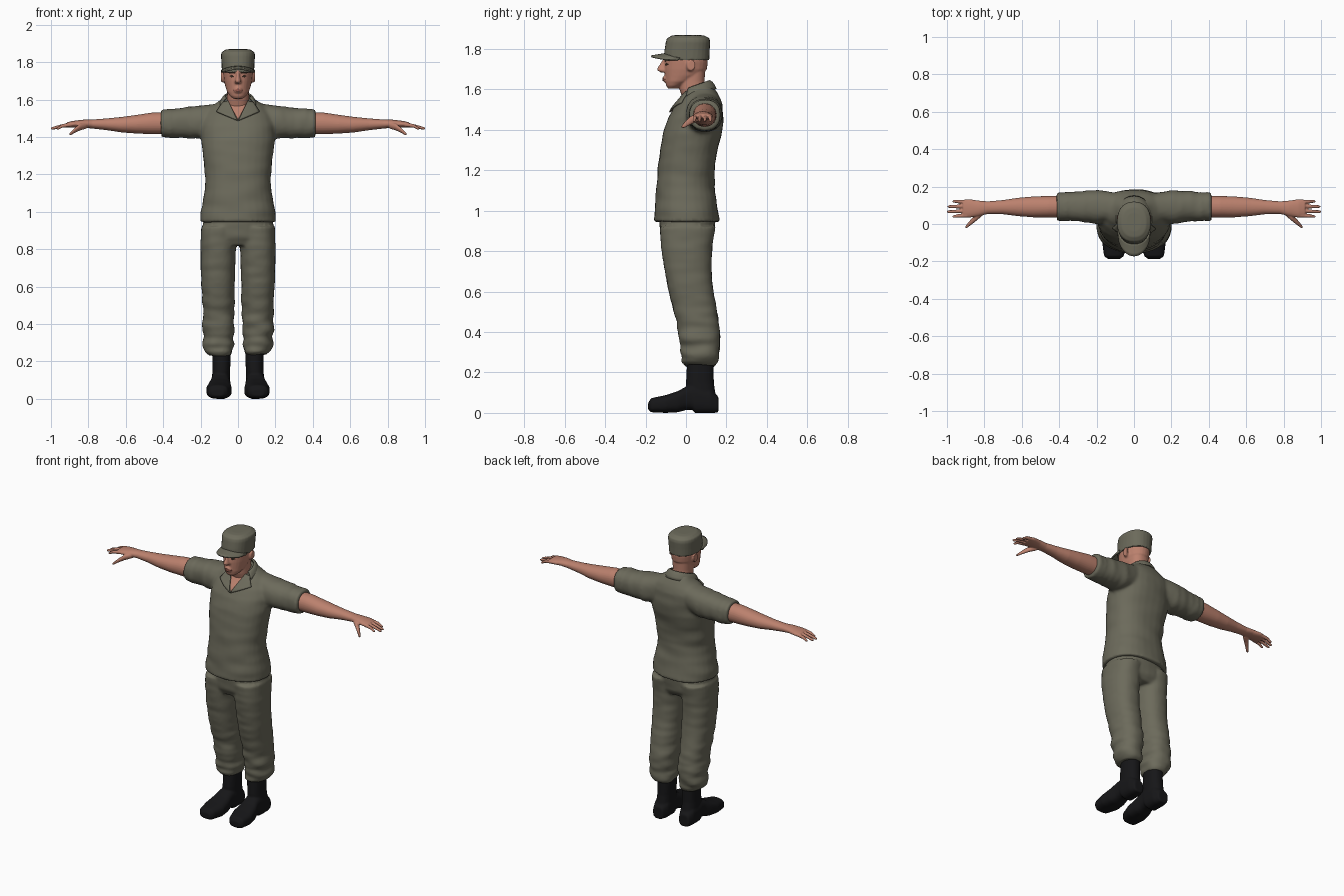
import bpy
import bmesh
from math import sin, cos, pi, radians, sqrt, copysign
from mathutils import Vector, noise
from mathutils.bvhtree import BVHTree

if "Cube" in bpy.data.objects:
    bpy.data.objects.remove(bpy.data.objects["Cube"])


def material(name, colour, rough=0.8):
    m = bpy.data.materials.new(name)
    m.use_nodes = True
    m.diffuse_color = (*colour, 1)
    shader = m.node_tree.nodes["Principled BSDF"]
    shader.inputs["Base Color"].default_value = (*colour, 1)
    shader.inputs["Roughness"].default_value = rough
    return m


OLIVE = material("olive cloth", (.15, .145, .105))
SKIN = material("skin", (.5, .22, .155))
LIP = material("lip", (.36, .12, .09))
DARK = material("dark brown", (.05, .03, .02))
BLACK = material("black leather", (.008, .008, .009), .6)


def loft(bm, axis, rings, mirror=False, power=2.3, sides=28):
    """Closed tube through rings (position, low a, high a, low b, high b);
    a ring of four values is (position, half width, low b, high b)."""
    for side in ((1, -1) if mirror else (1,)):
        loops = []
        for ring in rings:
            if len(ring) == 4:
                ring = (ring[0], -ring[1], *ring[1:])
            t, a0, a1, b0, b1 = ring
            loop = []
            for i in range(sides):
                c, s = cos(2 * pi * i / sides), sin(2 * pi * i / sides)
                a = (a0 + a1 + (a1 - a0) * copysign(abs(c) ** (2 / power), c)) / 2
                b = (b0 + b1 + (b1 - b0) * copysign(abs(s) ** (2 / power), s)) / 2
                x, y, z = {"x": (t, a, b), "y": (a, t, b), "z": (a, b, t)}[axis]
                loop.append(bm.verts.new((x * side, y, z)))
            loops.append(loop)
        for low, high in zip(loops, loops[1:]):
            for i in range(sides):
                j = (i + 1) % sides
                bm.faces.new((low[i], low[j], high[j], high[i]))
        bm.faces.new(loops[0])
        bm.faces.new(loops[-1])


def add_object(name, bm, mat):
    bmesh.ops.recalc_face_normals(bm, faces=bm.faces)
    mesh = bpy.data.meshes.new(name)
    bm.to_mesh(mesh)
    bm.free()
    mesh.materials.append(mat)
    ob = bpy.data.objects.new(name, mesh)
    bpy.context.collection.objects.link(ob)
    return ob


def fuse(name, bm, mat, voxel, smooth, folds=None):
    """Melt overlapping lofts into one smooth skin, then add cloth folds."""
    ob = add_object(name, bm, mat)
    remesh = ob.modifiers.new("fuse", "REMESH")
    remesh.mode = "VOXEL"
    remesh.voxel_size = voxel
    soften = ob.modifiers.new("soften", "SMOOTH")
    soften.factor = .5
    soften.iterations = smooth
    graph = bpy.context.evaluated_depsgraph_get()
    mesh = bpy.data.meshes.new_from_object(ob.evaluated_get(graph))
    ob.modifiers.clear()
    ob.data = mesh
    mesh.materials.clear()
    mesh.materials.append(mat)
    if folds:
        moves = [v.normal * folds(v.co) for v in mesh.vertices]
        for v, move in zip(mesh.vertices, moves):
            v.co += move
    mesh.polygons.foreach_set("use_smooth", [True] * len(mesh.polygons))
    mesh.update()
    return ob


def sheet(name, nu, nv, point, mat, thickness):
    """Thin sheet from point(u, v) with u and v running 0 to 1."""
    bm = bmesh.new()
    rows = [[bm.verts.new(point(i / nu, j / nv)) for i in range(nu + 1)]
            for j in range(nv + 1)]
    for r, q in zip(rows, rows[1:]):
        for i in range(nu):
            bm.faces.new((r[i], r[i + 1], q[i + 1], q[i]))
    bmesh.ops.remove_doubles(bm, verts=bm.verts, dist=.0001)
    ob = add_object(name, bm, mat)
    solid = ob.modifiers.new("thickness", "SOLIDIFY")
    solid.thickness = thickness
    solid.offset = 0
    ob.data.polygons.foreach_set("use_smooth", [True] * len(ob.data.polygons))
    return ob


def patch(name, target, corners, mat, lift, thickness=.004, n=8):
    """Plate laid on the front of a target, from four (x, z) corners."""
    tree = BVHTree.FromPolygons([v.co for v in target.data.vertices],
                                [p.vertices for p in target.data.polygons])
    a, b, c, d = (Vector(p) for p in corners)

    def point(u, v):
        p = a.lerp(b, u).lerp(d.lerp(c, u), v)
        hit = tree.ray_cast(Vector((p.x, -1, p.y)), Vector((0, 1, 0)))[0]
        return (p.x, (hit.y if hit else .03) - lift, p.y)
    return sheet(name, n, n, point, mat, thickness)


# Shirt: torso and rolled sleeves
bm = bmesh.new()
loft(bm, "z", [(.945, .203, -.158, .168), (1, .2, -.155, .16), (1.1, .18, -.149, .145),
               (1.17, .174, -.142, .139), (1.28, .185, -.132, .152),
               (1.38, .197, -.115, .176), (1.46, .195, -.09, .185),
               (1.52, .18, -.055, .181), (1.56, .15, -.02, .168),
               (1.595, .1, .01, .15), (1.625, .07, .035, .125)])
loft(bm, "x", [(.07, .02, .16, 1.42, 1.585), (.2, 0, .182, 1.39, 1.568),
               (.28, .012, .176, 1.393, 1.558), (.35, .018, .17, 1.395, 1.55),
               (.36, .014, .174, 1.392, 1.555), (.413, .018, .168, 1.4, 1.546)], mirror=True)


def shirt_folds(p):
    sleeve = min(1, max(0, (abs(p.x) - .17) * 12))
    across = noise.noise(Vector((p.x * 6, p.y * 8, p.z * 16)))
    along = noise.noise(Vector((p.x * 28, p.y * 8, p.z * 8)))
    return .005 * ((1 - sleeve) * across + sleeve * along)


shirt = fuse("shirt", bm, OLIVE, .01, 5, shirt_folds)

# Trousers: seat and two legs gathered above the boots
bm = bmesh.new()
loft(bm, "z", [(.82, .17, -.1, .11), (.86, .19, -.125, .135),
               (.95, .188, -.132, .145), (1.02, .17, -.12, .13)])
loft(bm, "z", [(.232, .04, .155, 0, .14), (.25, .028, .175, -.02, .155),
               (.29, .022, .188, -.026, .166), (.33, .026, .184, -.024, .164),
               (.37, .02, .19, -.035, .17), (.45, .022, .188, -.047, .163),
               (.52, .019, .192, -.066, .15), (.62, .017, .197, -.09, .133),
               (.72, .014, .2, -.108, .126), (.82, .01, .201, -.124, .13),
               (.92, .004, .197, -.13, .145)], mirror=True)


def trouser_folds(p):
    strength = .003 + .009 * max(0, min(1, (.6 - p.z) * 3))
    return strength * noise.noise(Vector((p.x * 9, p.y * 9, p.z * 24)))


fuse("trousers", bm, OLIVE, .009, 4, trouser_folds)

# Boots: shaft, foot and heel
bm = bmesh.new()
loft(bm, "z", [(.05, .045, .142, .01, .152), (.15, .042, .137, 0, .138),
               (.27, .038, .135, .006, .136)], mirror=True)
loft(bm, "y", [(-.187, .075, .14, .015, .05), (-.172, .055, .16, .003, .073),
               (-.1, .033, .17, 0, .088), (-.04, .036, .16, .003, .108),
               (.0, .042, .148, .014, .13), (.03, .042, .145, .016, .14),
               (.045, .04, .146, -.002, .14), (.12, .042, .144, -.002, .12),
               (.16, .06, .13, .002, .08)], mirror=True, power=2.8)
fuse("boots", bm, BLACK, .006, 3)

# Bare arms with hands
bm = bmesh.new()
loft(bm, "x", [(.36, .035, .152, 1.415, 1.532), (.46, .035, .15, 1.415, 1.53),
               (.54, .036, .147, 1.418, 1.518), (.62, .042, .14, 1.424, 1.507),
               (.7, .052, .128, 1.436, 1.499), (.78, .054, .121, 1.445, 1.493),
               (.83, .042, .125, 1.45, 1.492), (.88, .034, .133, 1.45, 1.486),
               (.915, .037, .13, 1.45, 1.478)], mirror=True, power=2.1)
# Fingers, each given by root y, tip y and tip x
for root, tip, end in ((.046, .04, .97), (.07, .066, 1), (.095, .093, .995), (.119, .121, .97)):
    loft(bm, "x", [(.89, root - .011, root + .011, 1.455, 1.479),
                   (.94, (root + tip) / 2 - .0095, (root + tip) / 2 + .0095, 1.449, 1.469),
                   (end - .008, tip - .008, tip + .008, 1.438, 1.454),
                   (end + .001, tip - .004, tip + .004, 1.441, 1.45)],
         mirror=True, power=2, sides=12)
# Thumb
loft(bm, "x", [(.81, .045, .08, 1.445, 1.48), (.845, .015, .055, 1.434, 1.472),
               (.875, -.008, .022, 1.42, 1.447), (.893, -.022, .0, 1.409, 1.428),
               (.902, -.024, -.012, 1.409, 1.42)], mirror=True, power=2, sides=14)
fuse("arms_and_hands", bm, SKIN, .004, 2)

# Head: neck, skull with jaw, nose, mouth and ears
bm = bmesh.new()
loft(bm, "z", [(1.52, .062, -.005, .1), (1.56, .06, -.018, .1), (1.6, .058, -.032, .096),
               (1.64, .058, -.036, .092), (1.7, .06, -.03, .095)])
loft(bm, "z", [(1.604, .024, -.088, -.045), (1.618, .042, -.098, -.02),
               (1.64, .058, -.102, .03), (1.67, .068, -.105, .08), (1.7, .075, -.107, .103),
               (1.735, .079, -.106, .108), (1.77, .08, -.108, .108),
               (1.82, .07, -.09, .1)], power=2.1)
loft(bm, "z", [(1.685, .014, -.126, -.08), (1.694, .019, -.143, -.08),
               (1.704, .016, -.144, -.08), (1.725, .01, -.13, -.08),
               (1.752, .01, -.113, -.08)], power=2, sides=14)
loft(bm, "z", [(1.635, .014, -.109, -.08), (1.645, .024, -.115, -.08),
               (1.66, .02, -.115, -.08), (1.667, .01, -.111, -.08)], power=2, sides=14)
loft(bm, "x", [(.06, .0, .036, 1.69, 1.735), (.08, .0, .042, 1.69, 1.745),
               (.091, .006, .048, 1.695, 1.748)], mirror=True, power=2, sides=16)
head = fuse("head", bm, SKIN, .005, 2)

# Painted face details
patch("lips", head, [(-.024, 1.65), (0, 1.641), (.024, 1.65), (0, 1.659)], LIP, .001, .003)
for side, word in ((1, "left"), (-1, "right")):
    patch(word + "_eye", head, [(side * x, z) for x, z in
          ((.02, 1.724), (.033, 1.719), (.047, 1.725), (.033, 1.73))], DARK, .001, .003)
    patch(word + "_eyebrow", head, [(side * x, z) for x, z in
          ((.016, 1.739), (.052, 1.741), (.052, 1.746), (.016, 1.746))], DARK, .001, .003)

# Cap crown with flat top
bm = bmesh.new()
loft(bm, "z", [(1.745, .086, -.11, .115), (1.79, .088, -.107, .117), (1.835, .091, -.1, .12),
               (1.853, .088, -.094, .116), (1.867, .066, -.07, .09), (1.87, .04, -.04, .06)])
fuse("cap_crown", bm, OLIVE, .005, 2)


def brim_point(u, v):
    s = u * 2 - 1
    arc = sqrt(max(0, 1 - s * s))
    return (.086 * s, -.03 - .07 * arc - v * (.012 + .06 * arc),
            1.776 - .02 * s * s - v * .012)


sheet("cap_brim", 20, 4, brim_point, OLIVE, .009)


# Collar: band behind the neck, two front flaps and the open throat
def collar_point(u, v):
    a = radians(112) * (u * 2 - 1)
    drop = .026 * (1 - cos(a))
    return ((.067 + .03 * v) * sin(a), .042 + (.072 + .034 * v) * cos(a),
            1.642 - drop - .04 * v * v)


sheet("collar_band", 28, 5, collar_point, OLIVE, .008)
patch("open_throat", shirt, [(-.045, 1.575), (.045, 1.575), (0, 1.492), (0, 1.492)], SKIN, .002)
for side, word in ((1, "left"), (-1, "right")):
    patch(word + "_collar_flap", shirt, [(side * x, z) for x, z in
          ((.052, 1.592), (.08, 1.585), (.115, 1.535), (.002, 1.487))], OLIVE, .008, .008)
